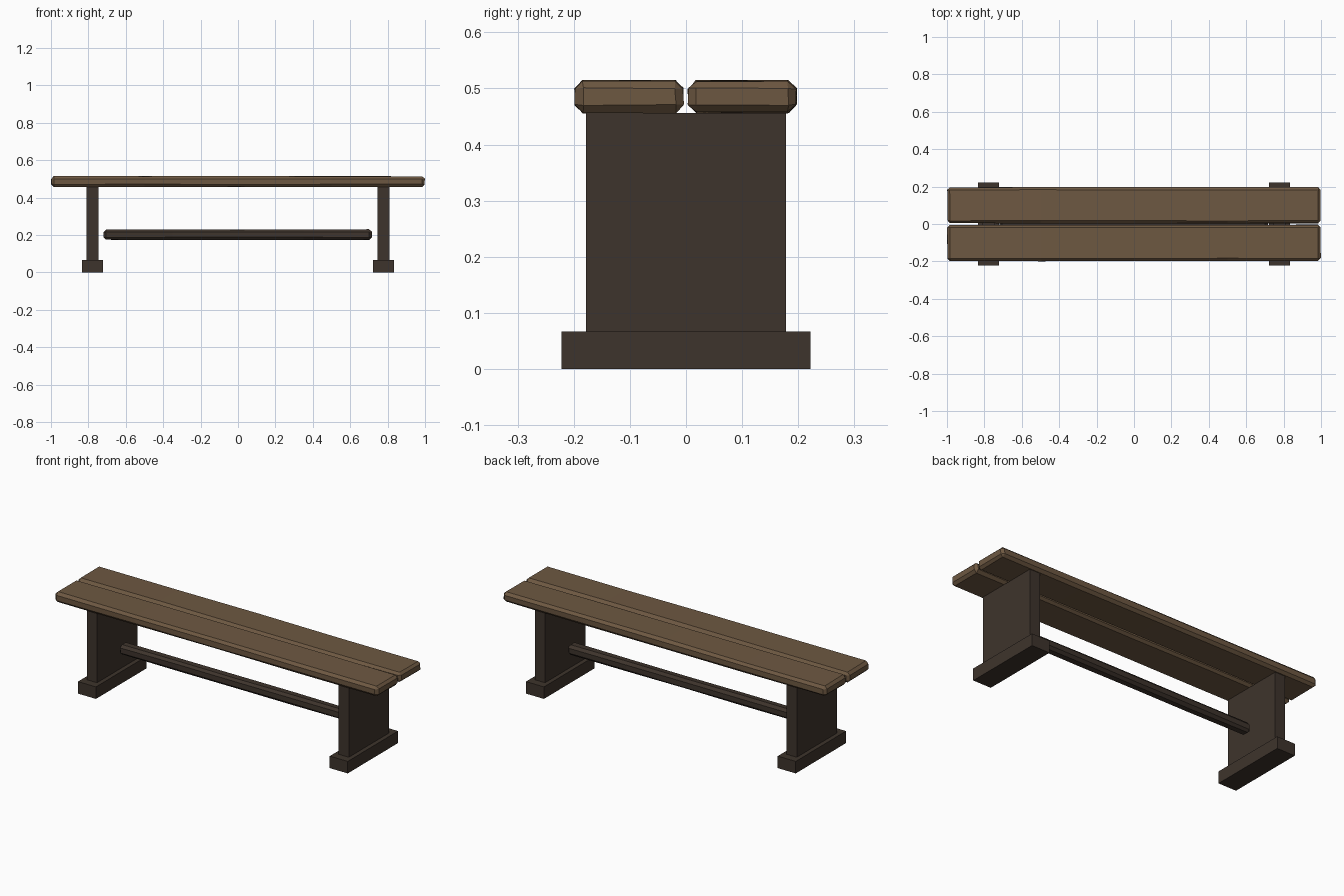
import bpy, bmesh, random
from mathutils import Vector

if "Cube" in bpy.data.objects:
    bpy.data.objects.remove(bpy.data.objects["Cube"])

random.seed(4)


def material(name, rgb):
    m = bpy.data.materials.new(name)
    m.diffuse_color = (*rgb, 1)
    m.use_nodes = True
    m.node_tree.nodes["Principled BSDF"].inputs["Base Color"].default_value = m.diffuse_color
    return m


plank_wood = material("plank_wood", (0.155, 0.098, 0.054))
dark_wood = material("dark_wood", (0.048, 0.034, 0.025))


def block(name, lo, hi, mat, bevel=0.0, cuts=(), wobble=0.0):
    """Box between two corners, optionally chamfered and hand-hewn."""
    lo, hi = Vector(lo), Vector(hi)
    bm = bmesh.new()
    bmesh.ops.create_cube(bm, size=1)
    for v in bm.verts:
        v.co = Vector((lo[i] + (v.co[i] + 0.5) * (hi[i] - lo[i]) for i in range(3)))
    if bevel:
        bmesh.ops.bevel(bm, geom=bm.edges[:], offset=bevel, segments=1,
                        affect='EDGES', profile=0.5)
    for x in cuts:
        bmesh.ops.bisect_plane(bm, geom=bm.verts[:] + bm.edges[:] + bm.faces[:],
                               plane_co=(x, 0, 0), plane_no=(1, 0, 0))
    if wobble:
        for v in bm.verts:
            v.co += Vector([random.uniform(-wobble, wobble) for _ in range(3)])
    bmesh.ops.recalc_face_normals(bm, faces=bm.faces[:])
    mesh = bpy.data.meshes.new(name)
    bm.to_mesh(mesh)
    bm.free()
    mesh.materials.append(mat)
    ob = bpy.data.objects.new(name, mesh)
    bpy.context.collection.objects.link(ob)
    return ob


# Two rough chamfered seat planks with a narrow gap
for name, y0, y1 in (("front_plank", -0.198, -0.005), ("back_plank", 0.004, 0.196)):
    block(name, (-0.998, y0, 0.457), (0.998, y1, 0.514), plank_wood,
          bevel=0.014, cuts=(-0.5, 0, 0.5), wobble=0.0015)

# Slab legs standing on wider feet
for side, s in (("left", -1), ("right", 1)):
    xs = sorted((s * 0.746, s * 0.809))
    block(side + "_leg", (xs[0], -0.178, 0.067), (xs[1], 0.178, 0.456), dark_wood)
    xs = sorted((s * 0.722, s * 0.833))
    block(side + "_foot", (xs[0], -0.222, 0), (xs[1], 0.222, 0.067), dark_wood)

# Chamfered stretcher bar between the legs
block("stretcher", (-0.72, -0.029, 0.173), (0.716, 0.029, 0.229), dark_wood,
      bevel=0.014, cuts=(-0.35, 0, 0.35), wobble=0.0015)
